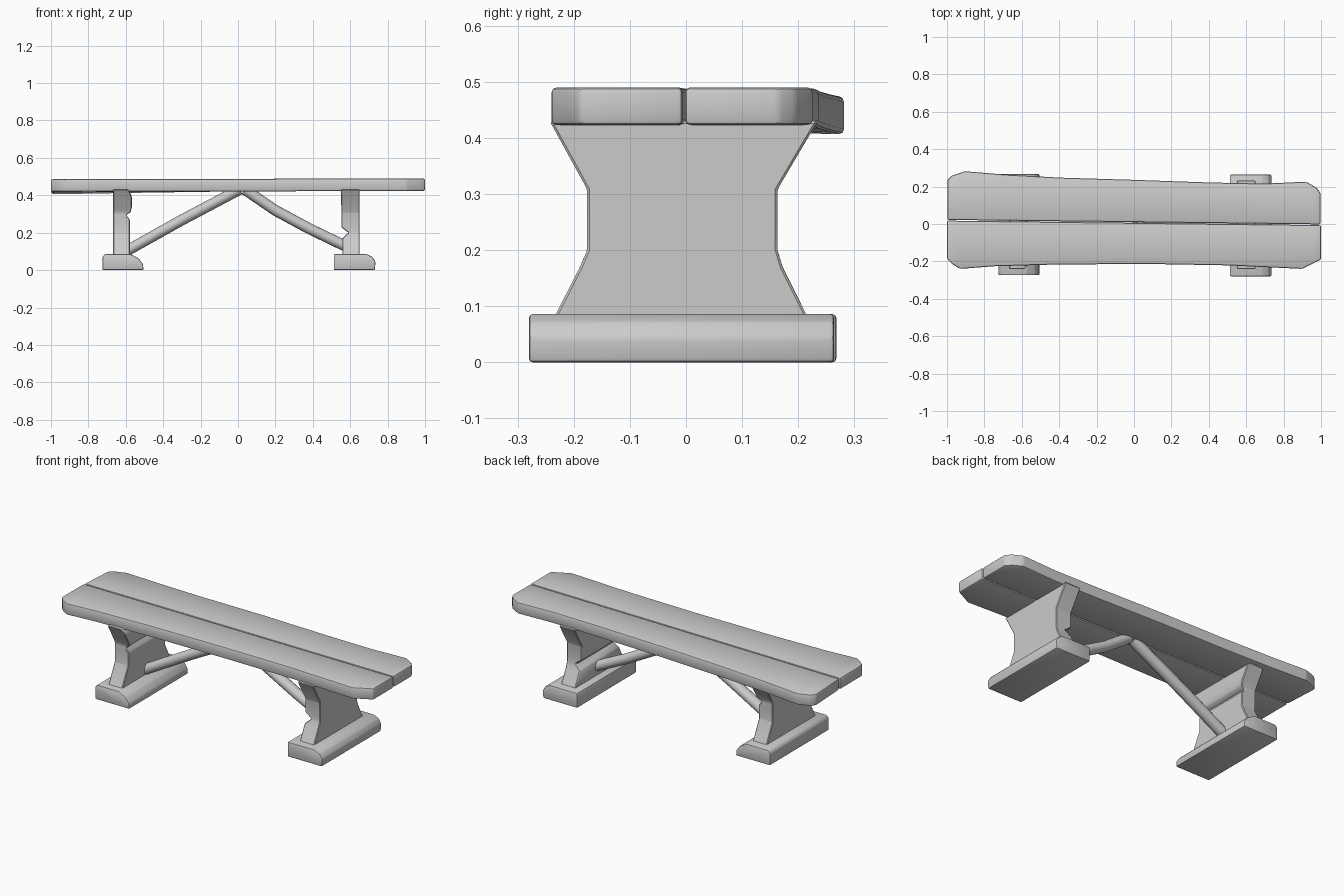
import bpy, bmesh, math
from mathutils import Vector

if "Cube" in bpy.data.objects:
    bpy.data.objects.remove(bpy.data.objects["Cube"])


def loft(name, rings, bevel=0.0, segments=2):
    """Skin closed rings of points, cap both ends, round the hard edges."""
    bm = bmesh.new()
    rows = [[bm.verts.new(p) for p in ring] for ring in rings]
    n = len(rows[0])
    for a, b in zip(rows, rows[1:]):
        for i in range(n):
            j = (i + 1) % n
            bm.faces.new((a[i], a[j], b[j], b[i]))
    bm.faces.new(rows[0])
    bm.faces.new(rows[-1])
    bmesh.ops.recalc_face_normals(bm, faces=bm.faces)
    if bevel:
        hard = [e for e in bm.edges if e.calc_face_angle(0) > math.radians(20)]
        bmesh.ops.bevel(bm, geom=hard, offset=bevel, segments=segments,
                        profile=0.5, affect='EDGES', clamp_overlap=True)
    mesh = bpy.data.meshes.new(name)
    bm.to_mesh(mesh)
    bm.free()
    obj = bpy.data.objects.new(name, mesh)
    bpy.context.collection.objects.link(obj)
    bpy.ops.object.select_all(action='DESELECT')
    obj.select_set(True)
    bpy.context.view_layer.objects.active = obj
    bpy.ops.object.shade_smooth_by_angle(angle=math.radians(35))
    return obj


def plank(name, edge, side):
    """Seat board running from the centre seam to a worn outer edge."""
    rings = []
    for x, outer in edge:
        seam = 0.008 - 0.012 * x + side * 0.002
        ring = []
        for y, z in ((seam, 0.421), (outer, 0.421), (outer, 0.488), (seam, 0.488)):
            sag = -0.014 * max(0, -x) * max(0, y / 0.28)
            ring.append((x, y, z + 0.002 * x + sag))
        rings.append(ring)
    return loft(name, rings, 0.009)


# Seat: two boards with chamfered corners
plank("seat_board_back", [(-0.998, 0.235), (-0.975, 0.258), (-0.905, 0.282),
      (-0.7, 0.265), (-0.4, 0.248), (0, 0.236), (0.4, 0.222), (0.7, 0.216),
      (0.92, 0.226), (0.975, 0.195), (0.998, 0.165)], 1)
plank("seat_board_front", [(-1.0, -0.185), (-0.975, -0.212), (-0.93, -0.24),
      (-0.75, -0.226), (-0.4, -0.216), (0.1, -0.214), (0.5, -0.221),
      (0.9, -0.24), (0.965, -0.207), (1.0, -0.19)], -1)


def leg(name, outer, rows):
    """Waisted trestle leg; rows are z, front y, back y, inner x."""
    loft(name, [[(outer, f, z), (outer, b, z), (i, b, z), (i, f, z)]
                for z, f, b, i in rows], 0.004, 1)


# Trestle legs with notched inner faces
leg("leg_left", -0.668, [(0.07, -0.24, 0.222, -0.578), (0.195, -0.176, 0.16, -0.578),
    (0.27, -0.176, 0.163, -0.578), (0.295, -0.176, 0.163, -0.598),
    (0.308, -0.176, 0.163, -0.575), (0.335, -0.19, 0.178, -0.568),
    (0.395, -0.223, 0.214, -0.568), (0.43, -0.243, 0.235, -0.585)])
leg("leg_right", 0.65, [(0.07, -0.24, 0.222, 0.558), (0.17, -0.189, 0.172, 0.558),
    (0.2, -0.176, 0.163, 0.59), (0.228, -0.176, 0.163, 0.553),
    (0.308, -0.176, 0.163, 0.553), (0.43, -0.243, 0.235, 0.55)])

# Feet: blocks with one sloping shoulder
for name, front, back, profile in (
    ("foot_left", -0.274, 0.268, [(-0.725, 0.0), (-0.505, 0.0), (-0.508, 0.032),
     (-0.53, 0.062), (-0.575, 0.086), (-0.712, 0.086), (-0.725, 0.07)]),
    ("foot_right", -0.28, 0.264, [(0.512, 0.0), (0.732, 0.0), (0.735, 0.045),
     (0.718, 0.072), (0.685, 0.086), (0.512, 0.086)])):
    loft(name, [[(x, y, z) for x, z in profile] for y in (front, back)], 0.007)


def brace(name, path, radius):
    """Round strut swept along a path in the xz plane."""
    points = [Vector((x, 0, z)) for x, z in path]
    along = (points[-1] - points[0]).normalized()
    up = along.cross(Vector((0, 1, 0)))
    rings = []
    for p in points:
        rings.append([p + up * radius * math.cos(a) + Vector((0, radius * 1.1 * math.sin(a), 0))
                      for a in (k * math.tau / 16 for k in range(16))])
    loft(name, rings)


# Diagonal braces meeting under the middle of the seat
brace("brace_left", [(-0.6, 0.1), (-0.3, 0.268), (0.01, 0.432)], 0.029)
brace("brace_right", [(0.035, 0.432), (0.2, 0.319), (0.38, 0.222), (0.595, 0.118)], 0.029)
